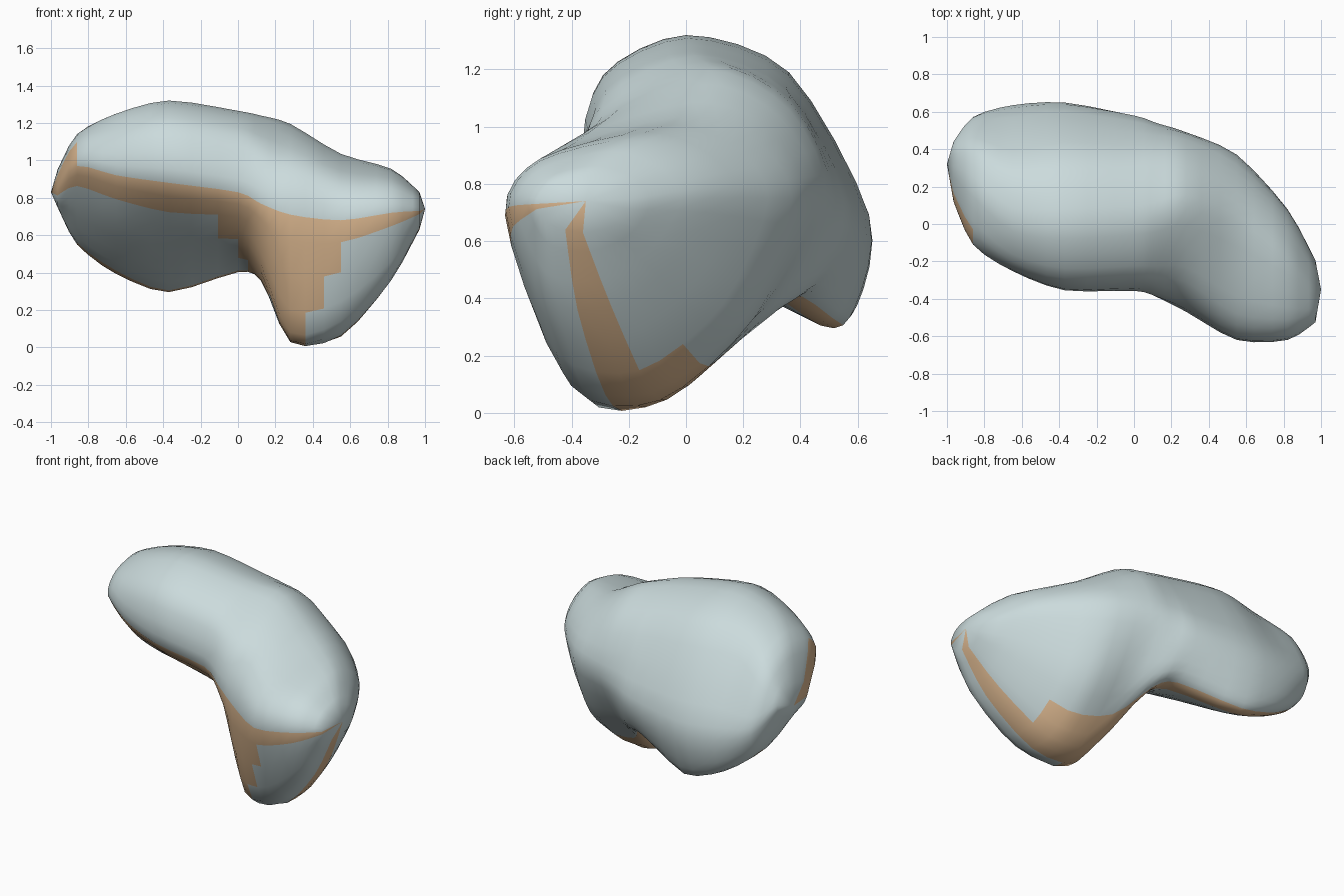
import bpy, bmesh, math
from mathutils import Vector

if "Cube" in bpy.data.objects:
    bpy.data.objects.remove(bpy.data.objects["Cube"])

SUB_ROUND, SUB_LONG = 4, 3

# Cross-sections (y, z) along x: front, top front, top, top back,
# back, bottom back, bottom, bottom front
SECTIONS = [
    (-0.86, [(-.11, .97), (-.03, 1.10), (.20, 1.14), (.42, 1.03), (.57, .74), (.52, .58), (.36, .56), (.09, .75)]),
    (-0.65, [(-.24, .92), (-.20, 1.13), (.02, 1.25), (.32, 1.17), (.62, .71), (.59, .43), (.43, .41), (.01, .66)]),
    (-0.37, [(-.335, .88), (-.29, 1.18), (.00, 1.32), (.36, 1.19), (.64, .69), (.59, .37), (.47, .305), (.05, .57)]),
    (0.00, [(-.35, .83), (-.28, 1.13), (.02, 1.265), (.35, 1.14), (.58, .72), (.48, .45), (.30, .41), (-.10, .58)]),
    (0.12, [(-.39, .77), (-.29, 1.08), (.04, 1.24), (.36, 1.11), (.54, .74), (.42, .43), (.20, .36), (-.20, .45)]),
    (0.28, [(-.47, .71), (-.31, 1.01), (.08, 1.195), (.36, 1.06), (.49, .75), (.29, .38), (-.03, .075), (-.33, .08)]),
    (0.55, [(-.62, .68), (-.48, .905), (-.02, 1.035), (.22, .97), (.37, .75), (.20, .33), (-.12, .07), (-.43, .14)]),
    (0.82, [(-.62, .72), (-.51, .88), (-.20, .955), (.00, .88), (.08, .75), (-.05, .52), (-.26, .37), (-.49, .40)]),
]


def end_section(x, cy, cz, ry, rz):
    """Small oval section that closes an end of the body."""
    return [Vector((x, cy - ry * math.cos(i * math.pi / 4), cz + rz * math.sin(i * math.pi / 4)))
            for i in range(8)]


def spline(a, b, c, d, t, k=0.42):
    """Point on a cardinal spline between b and c."""
    m0, m1 = (c - a) * k, (d - b) * k
    return (b * (2 * t ** 3 - 3 * t ** 2 + 1) + m0 * (t ** 3 - 2 * t ** 2 + t)
            + c * (3 * t ** 2 - 2 * t ** 3) + m1 * (t ** 3 - t ** 2))


def is_rind(p, k):
    """Where the tan band runs over the body."""
    x, z = p.x, p.z
    if x < -0.88:
        return k < 4 or k >= 30
    if k == 31:
        return True
    if x < 0.2:
        return 22 <= k < 24 or (k == 30 and x < 0) or (k >= 24 and x > -.15 + (.72 - z) * .7)
    if k >= 26:
        return x < max(.4, .4 + (z - .25) * .6)
    return k >= (22 if x < 0.6 else 24)


rings = [end_section(-0.965, .28, .85, .16, .10)]
rings += [[Vector((x, y, z)) for y, z in pts] for x, pts in SECTIONS]
rings += [end_section(0.97, -.36, .73, .165, .10)]

# Smooth each section, then smooth along the length
round_rings = [[spline(r[i - 1], r[i], r[(i + 1) % 8], r[(i + 2) % 8], s / SUB_ROUND)
                for i in range(8) for s in range(SUB_ROUND)] for r in rings]
n = 8 * SUB_ROUND
last = len(round_rings) - 1
long_rings = []
for j in range(last):
    a, b, c, d = (round_rings[max(0, min(last, j + o))] for o in (-1, 0, 1, 2))
    for s in range(SUB_LONG):
        long_rings.append([spline(a[k], b[k], c[k], d[k], s / SUB_LONG) for k in range(n)])
long_rings.append(round_rings[-1])

# Skin the rings and close the ends
bm = bmesh.new()
grid = [[bm.verts.new((p.x, p.y, max(p.z, 0))) for p in ring] for ring in long_rings]
for r0, r1 in zip(grid, grid[1:]):
    for k in range(n):
        m = (k + 1) % n
        f = bm.faces.new((r0[k], r0[m], r1[m], r1[k]))
        f.material_index = int(is_rind(f.calc_center_median(), k))
for ring, tip in ((grid[0], (-1, .32, .83)), (grid[-1], (1, -.35, .74))):
    pole = bm.verts.new(tip)
    for k in range(n):
        f = bm.faces.new((ring[k], ring[(k + 1) % n], pole))
        f.material_index = int(is_rind(pole.co, k))
bmesh.ops.recalc_face_normals(bm, faces=bm.faces)

mesh = bpy.data.meshes.new("bent_body")
bm.to_mesh(mesh)
bm.free()
tan = bpy.data.materials.new("tan")
tan.diffuse_color = (0.72, 0.48, 0.28, 1)
tan.use_nodes = True
tan.node_tree.nodes["Principled BSDF"].inputs["Base Color"].default_value = tan.diffuse_color
grey = bpy.data.materials.new("pale_grey")
grey.diffuse_color = (0.60, 0.71, 0.72, 1)
grey.use_nodes = True
grey.node_tree.nodes["Principled BSDF"].inputs["Base Color"].default_value = grey.diffuse_color
mesh.materials.append(grey)
mesh.materials.append(tan)
body = bpy.data.objects.new("bent_body", mesh)
bpy.context.collection.objects.link(body)
bpy.context.view_layer.objects.active = body
body.select_set(True)
bpy.ops.object.shade_smooth_by_angle(angle=math.radians(50))
